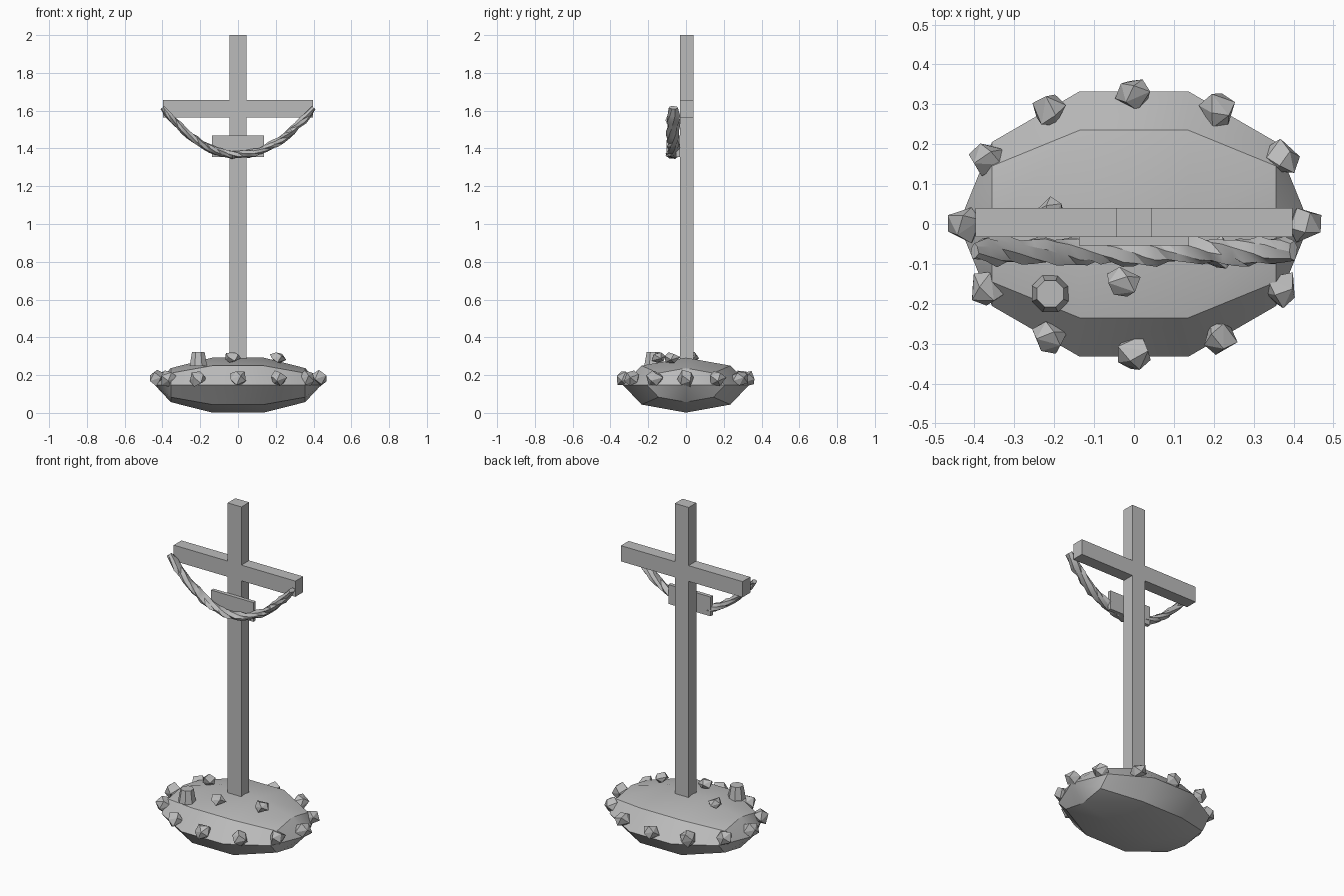
import bpy, bmesh, math, random
from mathutils import Matrix, Vector

random.seed(7)
cube = bpy.data.objects.get("Cube")
if cube:
    bpy.data.objects.remove(cube, do_unlink=True)

stone_grey = bpy.data.materials.new("plain grey")
stone_grey.use_nodes = True
GREY = (0.5, 0.5, 0.5, 1)
stone_grey.diffuse_color = GREY
stone_grey.node_tree.nodes["Principled BSDF"].inputs["Base Color"].default_value = GREY


def finish(name, bm, smooth=None):
    """Turn a bmesh into a named, coloured object."""
    bmesh.ops.recalc_face_normals(bm, faces=bm.faces)
    mesh = bpy.data.meshes.new(name)
    bm.to_mesh(mesh)
    bm.free()
    mesh.materials.append(stone_grey)
    obj = bpy.data.objects.new(name, mesh)
    bpy.context.collection.objects.link(obj)
    if smooth:
        bpy.ops.object.select_all(action='DESELECT')
        obj.select_set(True)
        bpy.context.view_layer.objects.active = obj
        bpy.ops.object.shade_smooth_by_angle(angle=math.radians(smooth))
    return obj


def box(name, lo, hi):
    lo, hi = Vector(lo), Vector(hi)
    bm = bmesh.new()
    bmesh.ops.create_cube(bm, size=1, matrix=Matrix.Translation((lo + hi) / 2)
                          @ Matrix.Diagonal((hi - lo).to_4d()))
    return finish(name, bm)


def rock(name, centre, size, squash=1.0):
    """Angular stone: hull of an unevenly pushed, randomly turned ball."""
    bm = bmesh.new()
    count = 10
    turn = random.uniform(0, math.tau)
    for i in range(count):
        z = 1 - 2 * (i + 0.5) / count
        a = turn + i * 2.4
        r = math.sqrt(1 - z * z)
        d = Vector((r * math.cos(a), r * math.sin(a), z * squash))
        bm.verts.new(Vector(centre) + d * size * random.uniform(0.85, 1.15))
    bmesh.ops.convex_hull(bm, input=bm.verts)
    return finish(name, bm)


# Rounded mound: a coarse ball whose poles lie along x
bm = bmesh.new()
bmesh.ops.create_uvsphere(
    bm, u_segments=8, v_segments=5, radius=1,
    matrix=Matrix.Translation((0, 0, 0.147))
    @ Matrix.Diagonal((0.44, 0.35, 0.153, 1))
    @ Matrix.Rotation(math.pi / 2, 4, 'Y'))
finish("mound_base", bm, 30)

# Cross: post and two arms
box("post", (-0.045, -0.032, 0.25), (0.045, 0.04, 2))
for side, name in ((-1, "right_arm"), (1, "left_arm")):
    x = sorted((side * 0.045, side * 0.398))
    box(name, (x[0], -0.032, 1.563), (x[1], 0.04, 1.656))

# Small plaque
box("plaque", (-0.138, -0.054, 1.354), (0.138, -0.032, 1.468))

# Crumpled garland hanging between the arm ends
bm = bmesh.new()
rings, steps, sides = [], 28, 7
for i in range(steps + 1):
    x = -0.4 + 0.8 * i / steps
    slope = 2 * 0.25 * x / 0.16
    normal = Vector((-slope, 0, 1)).normalized()
    centre = Vector((x, -0.068, 1.366 + 0.25 * (x / 0.4) ** 2))
    end = 0.65 if i in (0, steps) else 1
    ring = []
    for k in range(sides):
        a = math.tau * k / sides + i * 0.25
        r = end * random.uniform(0.72, 1.15)
        ring.append(bm.verts.new(centre + normal * 0.022 * r * math.sin(a)
                                 + Vector((0, 0.036 * r * math.cos(a), 0))))
    rings.append(ring)
for a, b in zip(rings, rings[1:]):
    for k in range(sides):
        n = (k + 1) % sides
        bm.faces.new((a[k], a[n], b[n]))
        bm.faces.new((a[k], b[n], b[k]))
bm.faces.new(rings[0])
bm.faces.new(rings[-1])
finish("garland", bm, 30)

# Stones around the rim
for i in range(12):
    a = math.tau * i / 12
    rock(f"rim_stone_{i + 1}", (0.425 * math.cos(a), 0.328 * math.sin(a), 0.183), 0.046)

# Stones on top of the mound
for i, (x, y) in enumerate(((-0.03, -0.145), (0.21, -0.075), (-0.21, 0.03))):
    rock(f"top_stone_{i + 1}", (x, y, 0.292), 0.043, 0.75)

# Eight-sided tapered stone
bm = bmesh.new()
bmesh.ops.create_cone(bm, cap_ends=True, segments=8, radius1=0.05, radius2=0.036,
                      depth=0.075, matrix=Matrix.Translation((-0.21, -0.175, 0.285))
                      @ Matrix.Rotation(math.pi / 8, 4, 'Z'))
finish("tapered_stone", bm)
